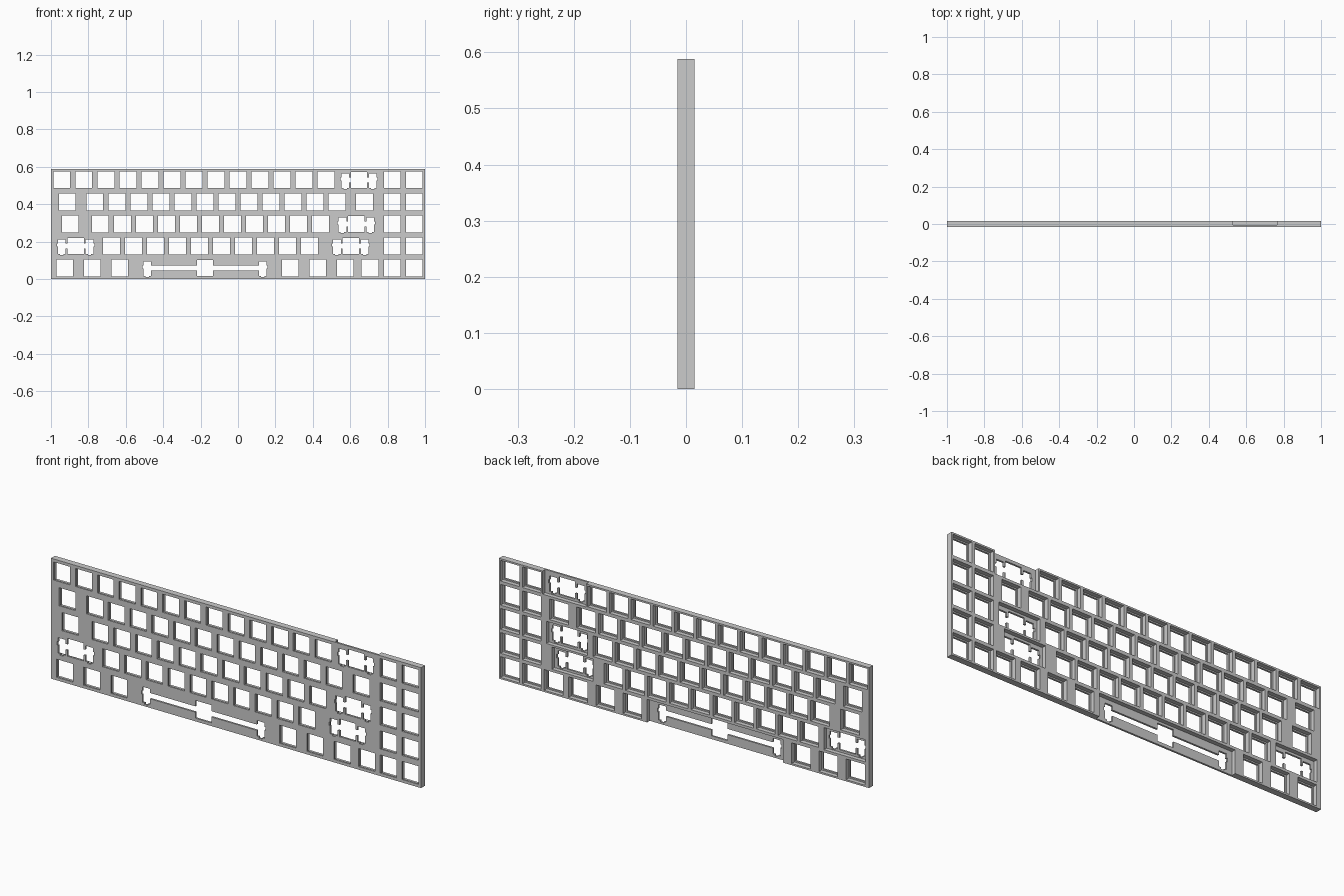
import bpy, bmesh

if "Cube" in bpy.data.objects:
    bpy.data.objects.remove(bpy.data.objects["Cube"])

U = 2 / 17            # one key unit
MM = U / 19.05        # one millimetre at model scale
T = 0.03              # full plate thickness
LIP = 0.0093          # thin front layer that holds the switches
HOLE = 0.0885         # switch opening
POCKET = 0.86 * U     # relief behind a switch
FRONT, BACK = -T / 2, T / 2


def rect(x0, x1, z0, z1):
    return [(x0, z0), (x1, z0), (x1, z1), (x0, z1)]


def box_at(cx, cz, w, h):
    return rect(cx - w / 2, cx + w / 2, cz - h / 2, cz + h / 2)


def stabilised_hole(cx, cz, s):
    """Switch opening joined to two stabiliser slots, s mm either side."""
    half = [(7, 7), (7, 2.3), (s - 3.3, 2.3), (s - 3.3, 5.5), (s + 3.3, 5.5),
            (s + 3.3, 2.3), (s + 4.2, 2.3), (s + 4.2, -0.5), (s + 3.3, -0.5),
            (s + 3.3, -6.8), (s + 1.5, -6.8), (s + 1.5, -8), (s - 1.5, -8),
            (s - 1.5, -6.8), (s - 3.3, -6.8), (s - 3.3, -2.3), (7, -2.3), (7, -7)]
    full = half + [(-x, z) for x, z in reversed(half)]
    return [(cx + x * MM, cz + z * MM) for x, z in full]


def prisms(name, outlines, y0, y1):
    """One object made of x-z outlines extruded from y0 to y1."""
    bm = bmesh.new()
    for pts in outlines:
        a = [bm.verts.new((x, y0, z)) for x, z in pts]
        b = [bm.verts.new((x, y1, z)) for x, z in pts]
        bm.faces.new(a)
        bm.faces.new(b[::-1])
        n = len(pts)
        for i in range(n):
            j = (i + 1) % n
            bm.faces.new((a[j], a[i], b[i], b[j]))
    bmesh.ops.recalc_face_normals(bm, faces=bm.faces[:])
    me = bpy.data.meshes.new(name)
    bm.to_mesh(me)
    bm.free()
    ob = bpy.data.objects.new(name, me)
    bpy.context.collection.objects.link(ob)
    return ob


# Key widths per row, top to bottom
rows = [[1] * 13 + [2, 1, 1],
        [1.5] + [1] * 12 + [1.5, 1, 1],
        [1.75] + [1] * 11 + [2.25, 1, 1],
        [2.25] + [1] * 10 + [2.75, 1, 1],
        [1.25] * 3 + [6.5] + [1.25] * 3 + [1, 1, 1]]

holes, pockets = [], []
for r, widths in enumerate(rows):
    cz = (4.5 - r) * U
    x = -1.0
    for w in widths:
        cx = x + w * U / 2
        x += w * U
        if w < 2:                                   # plain switch
            holes.append(box_at(cx, cz, HOLE, HOLE))
            pockets.append(box_at(cx, cz, POCKET, POCKET))
        elif w > 6:                                 # space bar, open at the bottom edge
            holes.append(stabilised_hole(cx, cz, 50))
            pockets.append(rect(cx - 3.05 * U, cx + 3.2 * U, -0.02, cz + 0.46 * U))
        else:
            holes.append(stabilised_hole(cx, cz, 11.94))
            if r == 0:                              # wide key, open at the top edge
                pockets.append(rect(cx - U, cx + U, cz - 0.46 * U, 5 * U + 0.02))
            else:
                pockets.append(box_at(cx, cz, 1.9 * U, 0.92 * U))

# Plate with rear pockets, then through holes
plate = prisms("switch_plate", [rect(-1, 1, 0, 5 * U)], FRONT, BACK)
cutters = [prisms("pocket_cutter", pockets, FRONT + LIP, BACK + 0.02),
           prisms("hole_cutter", holes, FRONT - 0.02, BACK + 0.03)]
for c in cutters:
    mod = plate.modifiers.new(c.name, 'BOOLEAN')
    mod.operation = 'DIFFERENCE'
    mod.solver = 'EXACT'
    mod.object = c

# Bake the cuts and drop the cutters
dg = bpy.context.evaluated_depsgraph_get()
baked = bpy.data.meshes.new_from_object(plate.evaluated_get(dg))
plate.modifiers.clear()
plate.data = baked
for c in cutters:
    bpy.data.objects.remove(c)
